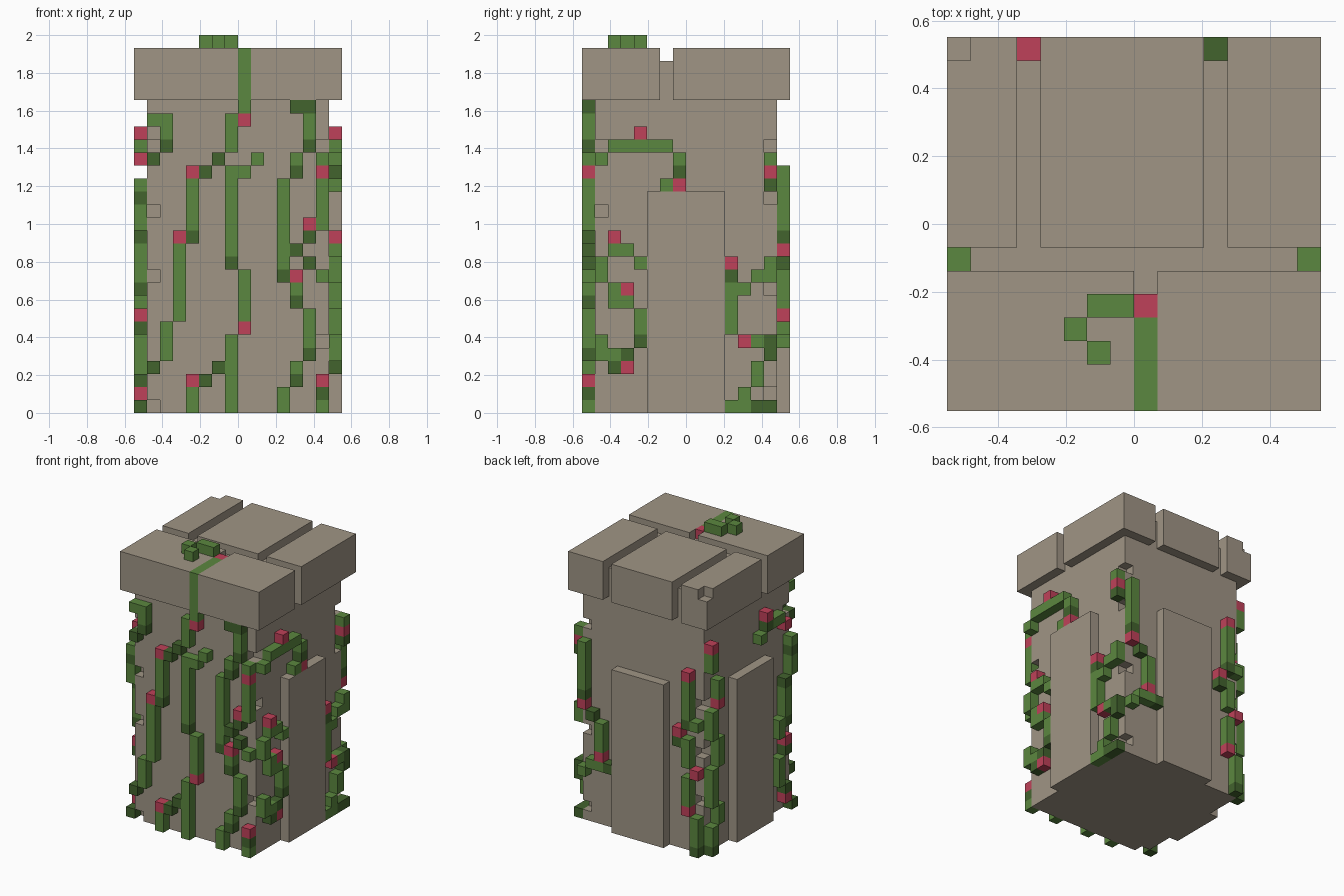
import bpy, bmesh
from mathutils import Vector

if "Cube" in bpy.data.objects:
    bpy.data.objects.remove(bpy.data.objects["Cube"])

U = 2 / 29  # edge of one block


def material(name, rgb):
    m = bpy.data.materials.new(name)
    m.diffuse_color = (*rgb, 1)
    m.use_nodes = True
    m.node_tree.nodes["Principled BSDF"].inputs["Base Color"].default_value = m.diffuse_color
    return m


STONE = material("stone", (0.35, 0.30, 0.235))
LEAF = material("leaf_green", (0.105, 0.245, 0.05))
DARK = material("dark_leaf_green", (0.055, 0.125, 0.027))
FLOWER = material("flower_red", (0.52, 0.053, 0.10))


def box(x0, x1, y0, y1, z0, z1):
    """Set of block cells filling a range (end values excluded)."""
    return {(x, y, z) for x in range(x0, x1) for y in range(y0, y1) for z in range(z0, z1)}


def build(name, cells, mats):
    """Skin the outside of a {cell: material index} dict and merge flat areas."""
    bm = bmesh.new()
    verts = {}
    for (x, y, z), mi in cells.items():
        for axis in range(3):
            for side in (0, 1):
                n = [x, y, z]
                n[axis] += 1 if side else -1
                if tuple(n) in cells:
                    continue
                a, b = (axis + 1) % 3, (axis + 2) % 3
                ring = []
                for da, db in ((0, 0), (1, 0), (1, 1), (0, 1)):
                    p = [x, y, z]
                    p[axis] += side
                    p[a] += da
                    p[b] += db
                    p = tuple(p)
                    if p not in verts:
                        verts[p] = bm.verts.new(Vector(p) * U)
                    ring.append(verts[p])
                f = bm.faces.new(ring if side else ring[::-1])
                f.material_index = mi
    bmesh.ops.dissolve_limit(bm, angle_limit=0.01, verts=bm.verts[:], edges=bm.edges[:],
                             delimit={'MATERIAL', 'NORMAL'})
    me = bpy.data.meshes.new(name)
    bm.to_mesh(me)
    bm.free()
    for m in mats:
        me.materials.append(m)
    ob = bpy.data.objects.new(name, me)
    bpy.context.collection.objects.link(ob)
    return ob


def stone(name, cells):
    return build(name, dict.fromkeys(cells, 0), [STONE])


# pillar shaft with chipped corner edges
shaft = box(-7, 7, -7, 7, 0, 24)
for cx, cy, heights in ((-7, -7, (0, 10, 15, 20)), (6, -7, (5, 15, 20)),
                        (6, 6, (1, 9, 16, 20)), (-7, 6, (5, 10, 15))):
    shaft -= {(cx, cy, z) for z in heights}
stone("shaft", shaft)

# raised slabs on the right, left and back
stone("right_slab", box(7, 8, -3, 3, 0, 17))
stone("left_slab", box(-8, -7, -3, 3, 0, 17))
stone("back_slab", box(-3, 3, 7, 8, 0, 17))

# cap of five blocks: grooves on top, open seams down the rim
cap = box(-8, 8, -8, 8, 24, 28)
cap -= box(-8, 8, -2, -1, 27, 28)
cap -= box(-8, -7, -2, -1, 24, 28) | box(7, 8, -2, -1, 24, 28)
for gx in (-5, 3):
    cap -= box(gx, gx + 1, -1, 8, 27, 28) | box(gx, gx + 1, 7, 8, 24, 28)
cap -= box(0, 1, -8, -1, 27, 28) | box(0, 1, -8, -7, 24, 28)
cap -= {(-8, 7, 27)}
stone("cap", cap)


def vine(name, place, stems, dark, flowers):
    """Stems are (across, low, high) runs; dark leaves and flowers are (across, height)."""
    cells = {}
    for u, z0, z1 in stems:
        for z in range(z0, z1 + 1):
            cells[place(u, z)] = 0
    for pts, mi in ((dark, 1), (flowers, 2)):
        for u, z in pts:
            cells[place(u, z)] = mi
    build(name, cells, [LEAF, DARK, FLOWER])


vine("front_vines", lambda u, z: (u, -8, z),
     [(-7, 22, 22), (-6, 21, 22), (0, 23, 27), (-1, 20, 22), (-4, 14, 17), (-5, 7, 12),
      (-6, 4, 6), (1, 19, 19), (0, 18, 18), (-1, 12, 18), (0, 7, 10), (-1, 0, 5),
      (-4, 0, 1), (5, 21, 22), (4, 19, 19), (3, 11, 17), (4, 9, 9), (5, 5, 7),
      (4, 3, 3), (3, 0, 1), (6, 14, 17), (6, 10, 10), (6, 0, 0), (6, 19, 19)],
     [(-6, 20), (-7, 19), (-2, 19), (-3, 18), (-4, 13), (-7, 3), (-1, 11), (-2, 3),
      (-3, 2), (4, 23), (5, 23), (5, 20), (4, 18), (3, 10), (4, 8), (5, 4), (4, 2),
      (5, 13), (4, 12), (5, 11), (6, 1)],
     [(0, 22), (-4, 18), (-5, 13), (0, 6), (-4, 2), (4, 10), (5, 14), (6, 18), (6, 2)])

vine("right_vines", lambda u, z: (7, u, z),
     [(-7, 19, 19), (-6, 20, 20), (-5, 20, 20), (-4, 20, 20), (-3, 20, 20), (-2, 20, 20),
      (-1, 19, 19), (-2, 17, 17), (-7, 10, 11), (-6, 12, 12), (-5, 12, 12), (-4, 11, 11),
      (-6, 9, 9), (-6, 8, 8), (-5, 8, 8), (-4, 6, 7), (-7, 4, 5), (-6, 4, 4),
      (4, 9, 9), (5, 10, 10), (6, 10, 11), (3, 6, 9), (5, 5, 5), (5, 2, 3),
      (4, 0, 1), (3, 0, 0), (6, 19, 19)],
     [(-1, 18), (-4, 5), (-5, 4), (-6, 3), (3, 10), (6, 5), (6, 4), (5, 0), (6, 0), (6, 17)],
     [(-4, 21), (-1, 17), (-6, 13), (-5, 9), (-5, 3), (3, 11), (4, 5), (6, 18)])

vine("back_vines", lambda u, z: (u, 7, z),
     [(6, 14, 18), (4, 8, 10), (5, 6, 6), (4, 6, 6), (6, 5, 5), (-6, 14, 17),
      (-7, 13, 13), (-6, 9, 11), (-6, 5, 7), (-7, 1, 3)],
     [(6, 13), (5, 11), (3, 6), (-6, 13), (-5, 11), (-7, 0)],
     [(6, 12), (4, 7), (-6, 18), (-5, 12), (-7, 8), (-6, 4)])

vine("left_vines", lambda u, z: (-8, u, z),
     [(-4, 20, 20), (-5, 20, 20), (-2, 19, 19), (-7, 14, 17), (-6, 10, 12), (-5, 8, 9),
      (-5, 3, 5), (6, 19, 20), (5, 16, 17), (6, 12, 14), (5, 9, 11), (6, 5, 8),
      (5, 3, 4), (6, 1, 2)],
     [(-3, 20), (-7, 16), (-6, 13), (-6, 9), (-6, 6), (-6, 2), (-7, 0), (6, 0)],
     [(-3, 21), (-6, 19), (-6, 7), (-6, 1), (6, 21), (5, 15)])

# vine creeping along the groove and over the top of the cap
top = dict.fromkeys(box(0, 1, -7, -4, 27, 28), 0)
top[(0, -4, 27)] = 2
for x, y in ((-1, -4), (-2, -4), (-3, -5), (-2, -6)):
    top[(x, y, 28)] = 0
build("top_vine", top, [LEAF, DARK, FLOWER])
